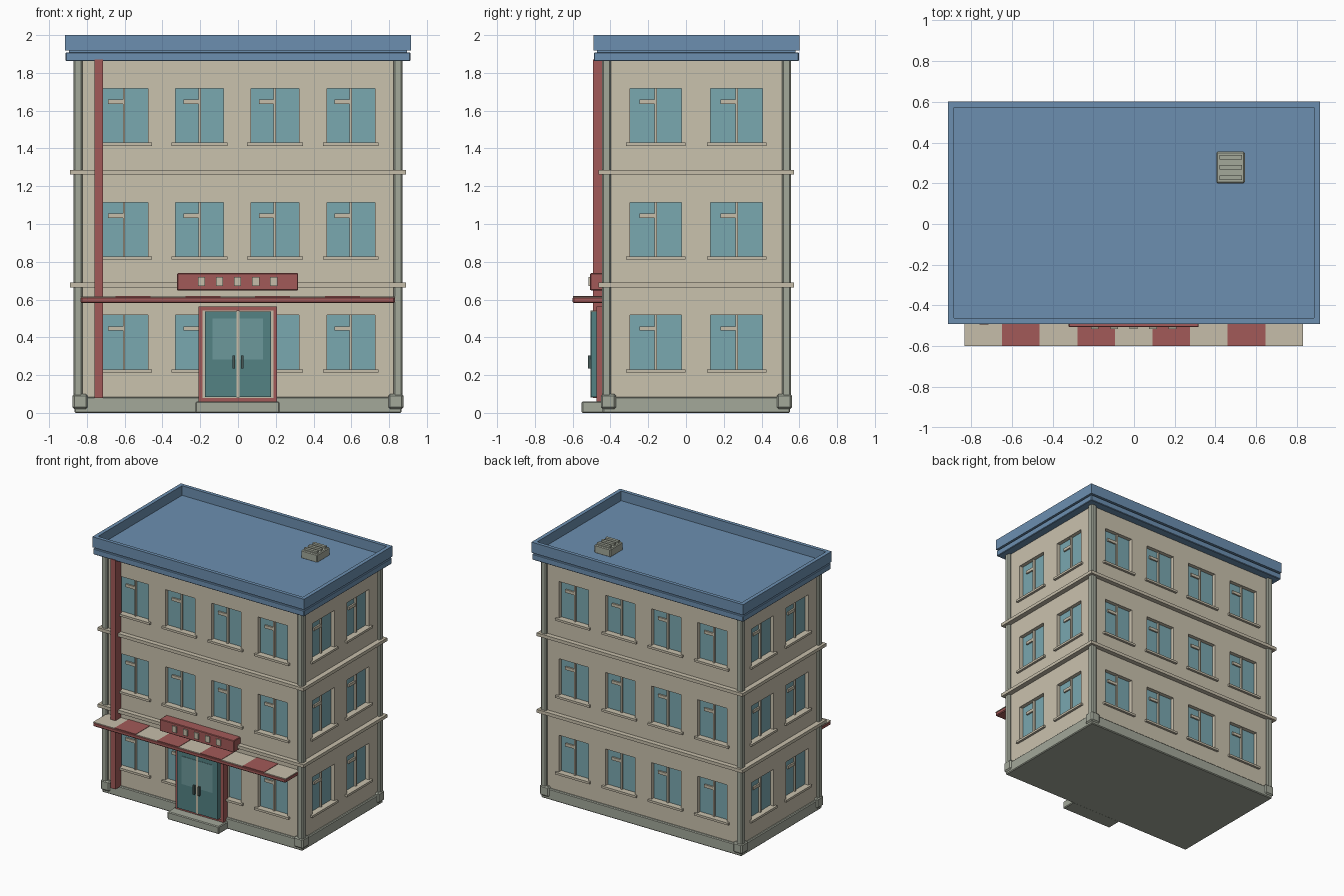
import bpy, bmesh, math
from mathutils import Matrix, Vector

if "Cube" in bpy.data.objects:
    bpy.data.objects.remove(bpy.data.objects["Cube"])


def material(name, rgb):
    m = bpy.data.materials.new(name)
    lin = [((c / 255 + 0.055) / 1.055) ** 2.4 for c in rgb]
    m.diffuse_color = (*lin, 1)
    m.use_nodes = True
    m.node_tree.nodes["Principled BSDF"].inputs["Base Color"].default_value = m.diffuse_color
    return m


TAN = material("plaster tan", (202, 194, 174))
TRIM = material("trim tan", (198, 190, 170))
BLUE = material("roof blue", (108, 143, 176))
RED = material("dull red", (162, 90, 88))
GREY = material("stone grey", (163, 168, 154))
GLASS = material("window glass", (122, 168, 176))
DOOR = material("door glass", (84, 130, 132))
PANE = material("door pane light", (108, 152, 155))
METAL = material("dark metal", (70, 88, 86))

CY = 0.055                      # centre of the building body in y


def finish(name, bm, mats, bevel=0):
    bmesh.ops.recalc_face_normals(bm, faces=bm.faces)
    me = bpy.data.meshes.new(name)
    bm.to_mesh(me)
    bm.free()
    for m in mats:
        me.materials.append(m)
    ob = bpy.data.objects.new(name, me)
    bpy.context.collection.objects.link(ob)
    if bevel:
        mod = ob.modifiers.new("bevel", 'BEVEL')
        mod.width = bevel
        mod.segments = 1
    return ob


def boxes(name, items, mat, bevel=0, matrix=Matrix()):
    """One object out of boxes (x0, x1, y0, y1, z0, z1)."""
    bm = bmesh.new()
    for x0, x1, y0, y1, z0, z1 in items:
        size = Matrix.Diagonal((x1 - x0, y1 - y0, z1 - z0, 1))
        mid = Matrix.Translation(((x0 + x1) / 2, (y0 + y1) / 2, (z0 + z1) / 2))
        bmesh.ops.create_cube(bm, size=1, matrix=matrix @ mid @ size)
    return finish(name, bm, [mat], bevel)


# Walls: a gridded panel per side, window cells pushed in and coloured as glass
FLOORS = (0.23, 0.828, 1.431)
WIN_H, RECESS = 0.287, 0.03
SIDES = (("front", 0.85, 0.48, (-0.603, -0.203, 0.195, 0.597), 0.127),
         ("right", 0.48, 0.85, (-0.215, 0.213), 0.137),
         ("back", 0.85, 0.48, (-0.597, -0.195, 0.203, 0.603), 0.127),
         ("left", 0.48, 0.85, (-0.213, 0.215), 0.137))

for k, (side, half, dist, centres, hw) in enumerate(SIDES):
    turn = Matrix.Translation((0, CY, 0)) @ Matrix.Rotation(k * math.pi / 2, 4, 'Z')
    us = sorted([-half, half] + [c + s * hw for c in centres for s in (-1, 1)])
    zs = sorted([0.04, 1.9] + [f + h for f in FLOORS for h in (0, WIN_H)])
    bm = bmesh.new()
    grid = [[bm.verts.new((u, -dist, z)) for z in zs] for u in us]
    wins = []
    for i in range(len(us) - 1):
        for j in range(len(zs) - 1):
            f = bm.faces.new((grid[i][j], grid[i + 1][j], grid[i + 1][j + 1], grid[i][j + 1]))
            if i % 2 and j % 2:
                wins.append(f)
    ext = bmesh.ops.extrude_discrete_faces(bm, faces=wins)["faces"]
    for f in ext:
        f.material_index = 1
        bmesh.ops.translate(bm, verts=f.verts, vec=Vector((0, RECESS, 0)))
    bm.transform(turn)
    finish(side + "_wall", bm, [TAN, GLASS])

    # Mullion and short transom in each window, sill below
    bars, sills = [], []
    g = -dist + RECESS
    for c in centres:
        for z in FLOORS:
            bars.append((c - 0.006, c + 0.006, g - 0.015, g + 0.005, z, z + WIN_H))
            bars.append((c - 0.085, c, g - 0.012, g + 0.005, z + 0.205, z + 0.228))
            sills.append((c - hw - 0.021, c + hw + 0.021, -dist - 0.018, g, z - 0.017, z))
    boxes(side + "_window_bars", bars, TRIM, 0, turn)
    boxes(side + "_window_sills", sills, TRIM, 0, turn)

# Plinth, corner posts and corner blocks
boxes("plinth", [(-0.866, 0.866, CY - 0.496, CY + 0.496, 0, 0.085)], GREY, 0.006)


def corners(hx, hy, w, z0, z1):
    out = []
    for sx in (-1, 1):
        for sy in (-1, 1):
            xs = sorted((sx * hx, sx * (hx - w)))
            ys = sorted((CY + sy * hy, CY + sy * (hy - w)))
            out.append((*xs, *ys, z0, z1))
    return out


boxes("corner_posts", corners(0.87, 0.5, 0.048, 0.05, 1.87), GREY, 0.008)
boxes("corner_blocks", corners(0.876, 0.506, 0.08, 0.02, 0.1), GREY, 0.01)

# Belt courses between the floors
boxes("belt_courses", [(-0.89, 0.89, CY - 0.517, CY + 0.517, z, z + 0.025)
                       for z in (0.664, 1.262)], TRIM)

# Cornice band, groove and roof deck with a raised rim
boxes("cornice", [(-0.912, 0.912, CY - 0.543, CY + 0.543, 1.862, 1.908)], BLUE, 0.004)
boxes("roof_deck", [(-0.895, 0.895, CY - 0.526, CY + 0.526, 1.9, 1.925)], BLUE)
bm = bmesh.new()
loops = []
for hx, hy, z in ((0.885, 0.518, 1.918), (0.915, 0.546, 1.918),
                  (0.915, 0.546, 2.0), (0.885, 0.518, 2.0)):
    loops.append([bm.verts.new((sx * hx, CY + sy * hy, z))
                  for sx, sy in ((-1, -1), (1, -1), (1, 1), (-1, 1))])
for a, b in zip(loops, loops[1:] + loops[:1]):
    for i in range(4):
        bm.faces.new((a[i], a[(i + 1) % 4], b[(i + 1) % 4], b[i]))
finish("roof_rim", bm, [BLUE])

# Roof vent with slats
boxes("roof_vent", [(0.405, 0.545, 0.2, 0.355, 1.92, 1.985)], GREY, 0.006)
boxes("vent_slats", [(0.42, 0.53, y, y + 0.022, 1.98, 2.0)
                     for y in (0.217, 0.267, 0.317)], GREY)

# Red drainpipe on the front
boxes("drainpipe", [(-0.759, -0.714, -0.493, -0.42, 0.08, 1.87)], RED)

# Awning: red slab with striped plates on top
boxes("awning", [(-0.833, 0.83, -0.6, -0.42, 0.582, 0.613)], RED, 0.006)
w = 1.663 / 9
for name, mat, start, z in (("awning_pale_stripes", TRIM, 0, 0.616),
                            ("awning_red_stripes", RED, 1, 0.619)):
    boxes(name, [(-0.833 + i * w, -0.833 + (i + 1) * w, -0.599, -0.42, 0.611, z)
                 for i in range(start, 9, 2)], mat)

# Sign board with five plain squares
boxes("sign_board", [(-0.322, 0.318, -0.507, -0.42, 0.648, 0.74)], RED, 0.004)
boxes("sign_squares", [(-0.002 + i * 0.0955 - 0.019, -0.002 + i * 0.0955 + 0.019,
                        -0.515, -0.506, 0.672, 0.72) for i in range(-2, 3)], TRIM)

# Entrance: step, red frame, pale lining, two glass leaves and handles
boxes("entrance_step", [(-0.225, 0.22, -0.552, -0.43, 0, 0.06)], GREY, 0.006)
boxes("door_frame", [(-0.208, -0.188, -0.475, -0.42, 0.06, 0.563),
                     (0.187, 0.207, -0.475, -0.42, 0.06, 0.563),
                     (-0.188, 0.187, -0.475, -0.42, 0.543, 0.563),
                     (-0.188, 0.187, -0.475, -0.42, 0.06, 0.078)], RED)
boxes("door_lining", [(-0.188, 0.187, -0.468, -0.42, 0.078, 0.543)], TRIM)
boxes("door_leaves", [(-0.176, -0.008, -0.503, -0.46, 0.085, 0.538),
                      (0.008, 0.176, -0.503, -0.46, 0.085, 0.538)], DOOR)
boxes("door_mullion", [(-0.008, 0.008, -0.506, -0.46, 0.082, 0.541)], TRIM)
boxes("door_light_panes", [(-0.135, -0.008, -0.506, -0.502, 0.283, 0.5),
                           (0.008, 0.132, -0.506, -0.502, 0.283, 0.5)], PANE)
boxes("door_handles", [(s * 0.022 - 0.007, s * 0.022 + 0.007, -0.52, -0.5, 0.235, 0.305)
                       for s in (-1, 1)], METAL)
